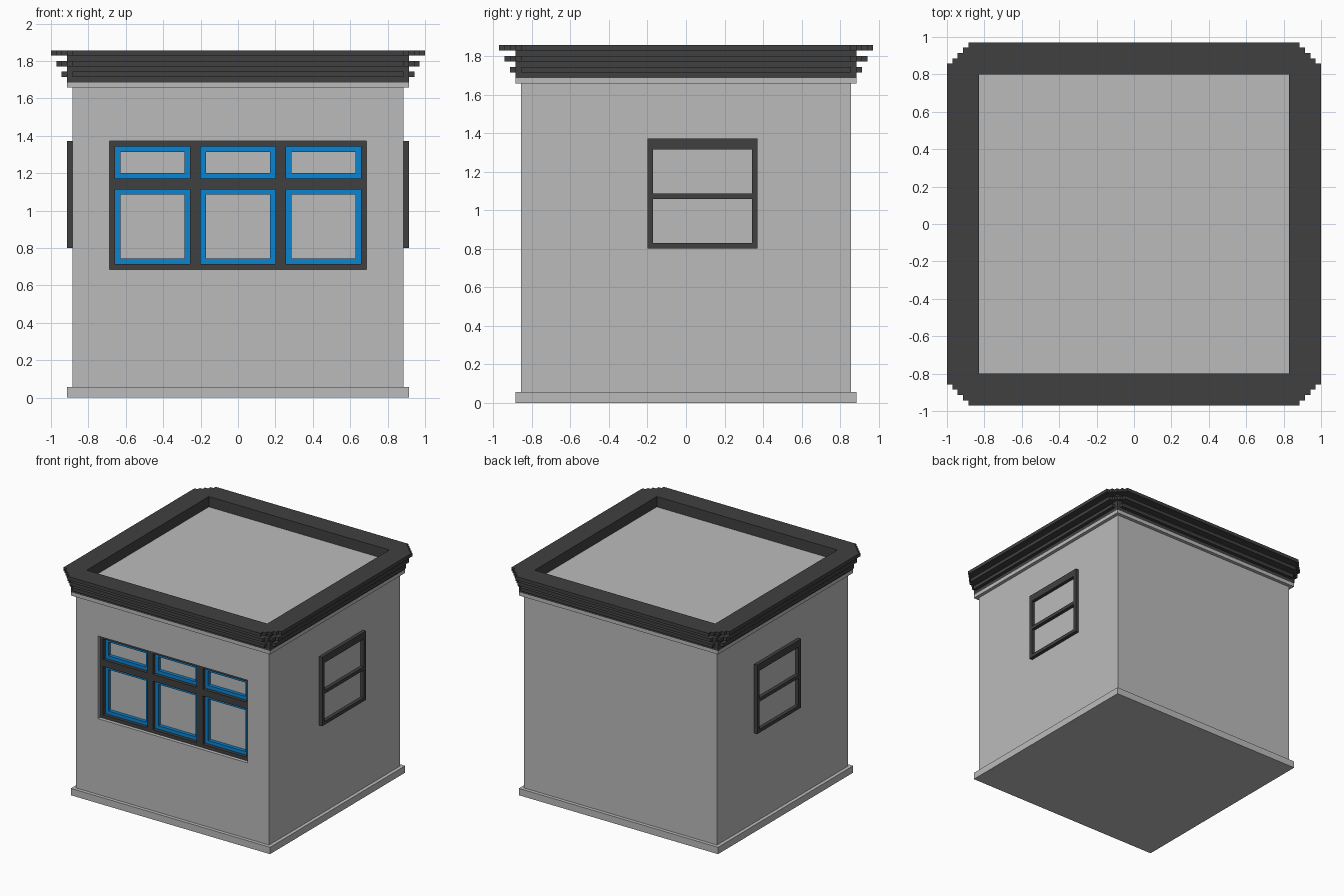
import bpy, bmesh

if "Cube" in bpy.data.objects:
    bpy.data.objects.remove(bpy.data.objects["Cube"])

U = 1 / 35          # block unit of the model
boxes = []          # (part, x0, x1, y0, y1, z0, z1); later boxes override, None carves


def box(part, x0, x1, y0, y1, z0, z1):
    boxes.append((part, x0, x1, y0, y1, z0, z1))


def slab(part, hx, hy, z0, z1):
    box(part, -hx, hx, -hy, hy, z0, z1)


# Walls, plinth and light band under the cornice
slab("walls", 31, 30, 0, 62)
slab("plinth", 32, 31, 0, 2)
slab("trim_band", 32, 31, 58, 59)
slab("walls", 31, 30, 2, 59)

# Cornice: grooved layers growing outwards, with stepped corners
for layer in range(6):
    z = 59 + layer
    slab("cornice", 32, 31, z, z + 1)
    if layer % 2:
        grow = (layer + 1) // 2
        for i in range(grow + 2):
            slab("cornice", 32 + grow - i, 30 + i, z, z + 1)

# Flat roof, sunk inside the cornice
slab("roof", 29, 28, 59, 62)
slab(None, 29, 28, 62, 65)

# Front window: recessed frame, coloured sashes, deeper panes
box(None, -24, 24, -30, -29, 24, 48)
box("front_window_frame", -24, 24, -29, -26, 24, 48)
for x0, x1 in ((-23, -9), (-7, 7), (9, 23)):
    for z0, z1 in ((25, 39), (41, 47)):
        box(None, x0, x1, -29, -28, z0, z1)
        box("front_window_sashes", x0, x1, -28, -26, z0, z1)
        box(None, x0 + 1, x1 - 1, -28, -27, z0 + 1, z1 - 1)
        box("front_window_panes", x0 + 1, x1 - 1, -27, -26, z0 + 1, z1 - 1)

# Side windows: raised frames with one cross bar
for name, x0, x1 in (("right", 31, 32), ("left", -32, -31)):
    box(name + "_window_frame", x0, x1, -7, 13, 28, 48)
    box(None, x0, x1, -6, 12, 29, 37)
    box(None, x0, x1, -6, 12, 38, 46)

# Materials
def material(name, rgb):
    m = bpy.data.materials.new(name)
    m.diffuse_color = (*rgb, 1)
    m.use_nodes = True
    m.node_tree.nodes["Principled BSDF"].inputs["Base Color"].default_value = m.diffuse_color
    return m


light = material("light_grey", (0.50, 0.50, 0.50))
dark = material("dark_grey", (0.051, 0.051, 0.051))
blue = material("blue", (0.003, 0.23, 0.64))


def pick(part):
    if "sashes" in part:
        return blue
    return dark if "frame" in part or part == "cornice" else light


# Paint the boxes into a shared coarse grid
lines = [sorted({b[k] for b in boxes} | {b[k + 1] for b in boxes}) for k in (1, 3, 5)]
index = [{v: i for i, v in enumerate(axis)} for axis in lines]
cells = {}
for part, *lim in boxes:
    r = [range(index[a][lim[2 * a]], index[a][lim[2 * a + 1]]) for a in range(3)]
    for i in r[0]:
        for j in r[1]:
            for k in r[2]:
                cells[i, j, k] = part

# Build each part from its exposed faces only
meshes = {}
for cell, part in cells.items():
    if not part:
        continue
    for a in range(3):
        b, c = (a + 1) % 3, (a + 2) % 3
        for side in (0, 1):
            near = list(cell)
            near[a] += 2 * side - 1
            if cells.get(tuple(near)):
                continue
            corners = [(0, 0), (1, 0), (1, 1), (0, 1)]
            if not side:
                corners.reverse()
            bm, verts = meshes.setdefault(part, (bmesh.new(), {}))
            face = []
            for db, dc in corners:
                p = list(cell)
                p[a] += side
                p[b] += db
                p[c] += dc
                p = tuple(p)
                if p not in verts:
                    verts[p] = bm.verts.new([lines[n][p[n]] * U for n in range(3)])
                face.append(verts[p])
            bm.faces.new(face)

for part, (bm, _) in meshes.items():
    me = bpy.data.meshes.new(part)
    bm.to_mesh(me)
    bm.free()
    me.materials.append(pick(part))
    bpy.context.collection.objects.link(bpy.data.objects.new(part, me))
